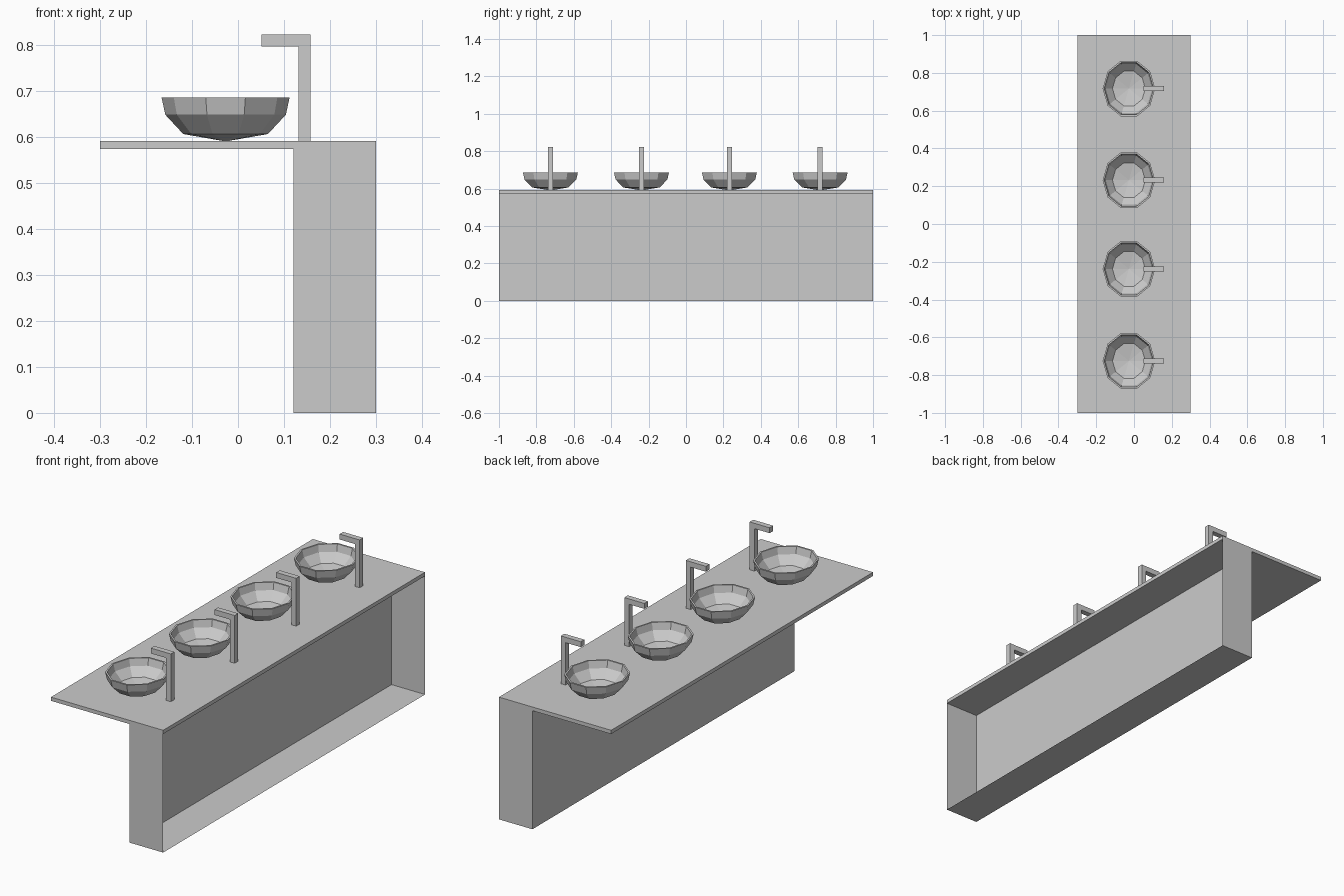
import bpy
import math

if "Cube" in bpy.data.objects:
    bpy.data.objects.remove(bpy.data.objects["Cube"])

STATIONS = (-0.725, -0.238, 0.232, 0.717)
TOP, UNDER = 0.591, 0.573


def add_mesh(name, verts, faces):
    mesh = bpy.data.meshes.new(name)
    mesh.from_pydata(verts, [], faces)
    mesh.update()
    obj = bpy.data.objects.new(name, mesh)
    bpy.context.collection.objects.link(obj)
    return obj


def extrude_y(name, profile, y0, y1):
    """Closed prism from an anticlockwise (x, z) profile."""
    n = len(profile)
    verts = [(x, y, z) for y in (y0, y1) for x, z in profile]
    faces = [tuple(range(n)), tuple(reversed(range(n, 2 * n)))]
    faces += [(i, i + n, (i + 1) % n + n, (i + 1) % n) for i in range(n)]
    return add_mesh(name, verts, faces)


def lathe(name, profile, cx, cy, sides, sx, sy):
    """Spin (radius, z) rings; the first and last points are poles."""
    verts = [(cx, cy, profile[0][1])]
    rings = profile[1:-1]
    for r, z in rings:
        for i in range(sides):
            a = 2 * math.pi * i / sides
            verts.append((cx + sx * r * math.cos(a), cy + sy * r * math.sin(a), z))
    verts.append((cx, cy, profile[-1][1]))
    last = len(verts) - 1
    start = last - sides
    faces = []
    for i in range(sides):
        j = (i + 1) % sides
        faces.append((0, 1 + j, 1 + i))
        for k in range(len(rings) - 1):
            a, b = 1 + k * sides, 1 + (k + 1) * sides
            faces.append((a + i, a + j, b + j, b + i))
        faces.append((start + i, start + j, last))
    return add_mesh(name, verts, faces)


# Countertop slab
extrude_y("countertop", [(-0.3, UNDER), (0.3, UNDER), (0.3, TOP), (-0.3, TOP)], -1, 1)

# Base cabinet: thin panels, open on the +x side
x0, x1 = 0.121, 0.3
corners = [(x, y, z) for x in (x0, x1) for y in (-1, 1) for z in (0, UNDER)]
add_mesh("base_cabinet", corners, [
    (0, 1, 3, 2),   # long panel
    (0, 4, 5, 1),   # end panel
    (2, 3, 7, 6),   # end panel
    (0, 2, 6, 4),   # floor panel
])

# Ten-sided bowl section (outside then inside) and tap outline
bowl = [(0, 0.590), (0.092, 0.606), (0.131, 0.648), (0.139, 0.685),
        (0.131, 0.685), (0.123, 0.651), (0.087, 0.613), (0, 0.598)]
tap = [(0.132, TOP), (0.158, TOP), (0.158, 0.822),
       (0.051, 0.822), (0.051, 0.796), (0.132, 0.796)]

for n, y in enumerate(STATIONS, 1):
    lathe(f"basin_{n}", bowl, -0.027, y, 10, 1.0, 1.11)
    extrude_y(f"tap_{n}", tap, y - 0.0135, y + 0.0135)
